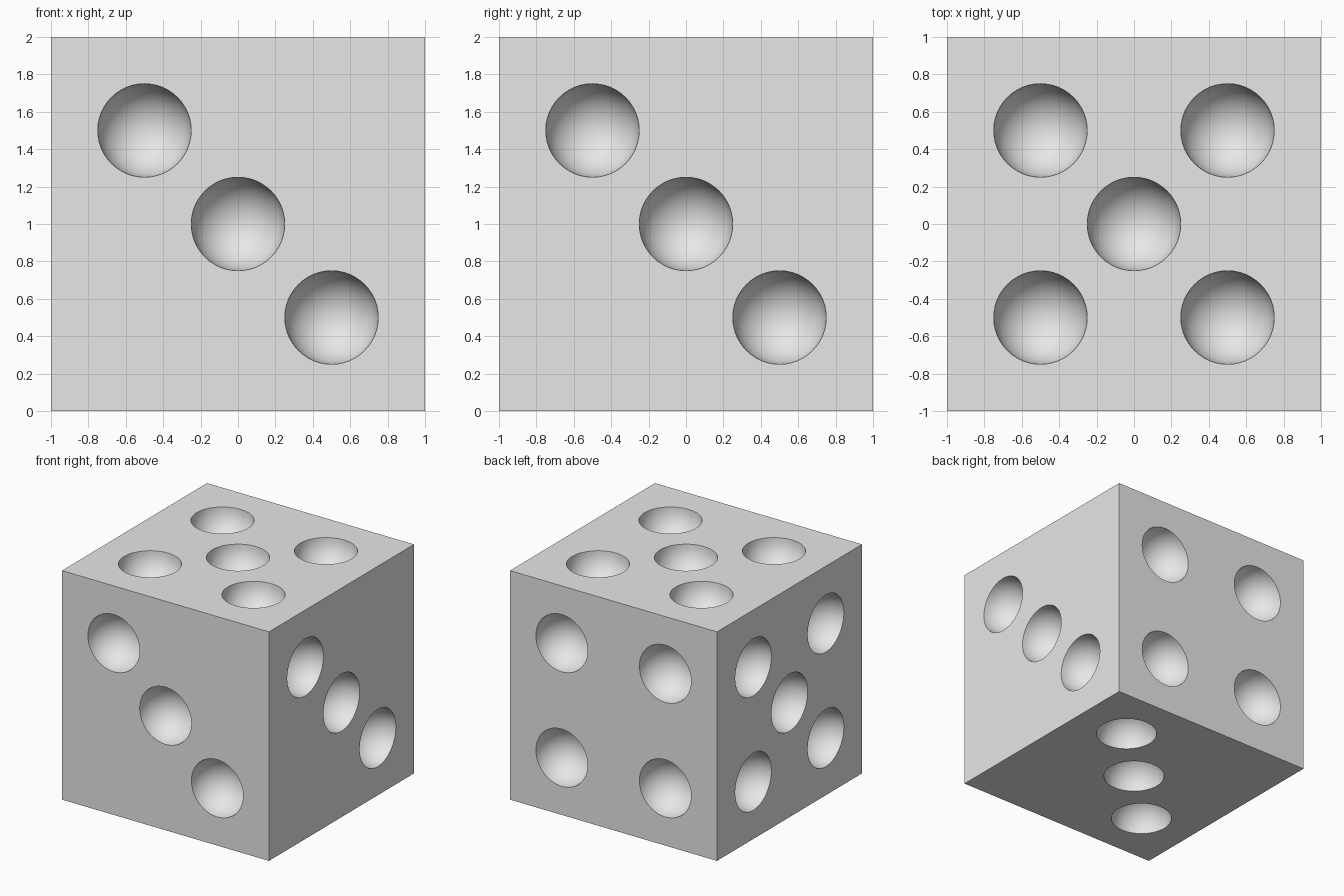
import bpy
import bmesh
from mathutils import Matrix, Vector

if "Cube" in bpy.data.objects:
    bpy.data.objects.remove(bpy.data.objects["Cube"], do_unlink=True)

HALF, PIP_RADIUS, STEP = 1.0, 0.25, 0.5
CENTRE = Vector((0, 0, HALF))

# Plain grey
grey = bpy.data.materials.new("plain grey")
grey.use_nodes = True
colour = (0.8, 0.8, 0.8, 1)
grey.diffuse_color = colour
grey.node_tree.nodes["Principled BSDF"].inputs["Base Color"].default_value = colour


def mesh_object(name, bm):
    mesh = bpy.data.meshes.new(name)
    bm.to_mesh(mesh)
    bm.free()
    mesh.materials.append(grey)
    obj = bpy.data.objects.new(name, mesh)
    bpy.context.collection.objects.link(obj)
    return obj


# Sharp-edged cube body
bm = bmesh.new()
bmesh.ops.create_cube(bm, size=2 * HALF, matrix=Matrix.Translation(CENTRE))
dice = mesh_object("dice_body", bm)

# Pip layouts, as steps along the two axes of a face
falling = [(-1, 1), (0, 0), (1, -1)]
rising = [(-1, -1), (0, 0), (1, 1)]
four = [(a, b) for a in (-1, 1) for b in (-1, 1)]
five = four + [(0, 0)]

X, Y, Z = (Vector(axis) for axis in ((1, 0, 0), (0, 1, 0), (0, 0, 1)))
faces = [
    (-Y, X, Z, falling),   # front
    (X, Y, Z, falling),    # right
    (Y, X, Z, four),       # back
    (-X, Y, Z, five),      # left
    (Z, X, Y, five),       # top
    (-Z, X, Y, rising),    # bottom
]

# Spheres centred on the faces cut the hollow pips
bm = bmesh.new()
for normal, across, up, layout in faces:
    turn = normal.to_track_quat("Z", "Y").to_matrix().to_4x4()
    for a, b in layout:
        place = CENTRE + normal * HALF + (across * a + up * b) * STEP
        bmesh.ops.create_uvsphere(bm, u_segments=48, v_segments=24, radius=PIP_RADIUS,
                                  matrix=Matrix.Translation(place) @ turn)
for face in bm.faces:
    face.smooth = True
cutter = mesh_object("pip_cutter", bm)
cutter.hide_render = True

cut = dice.modifiers.new("pips", "BOOLEAN")
cut.operation = "DIFFERENCE"
cut.solver = "EXACT"
cut.object = cutter
bpy.context.view_layer.objects.active = dice
bpy.ops.object.modifier_apply(modifier=cut.name)
bpy.data.objects.remove(cutter, do_unlink=True)
